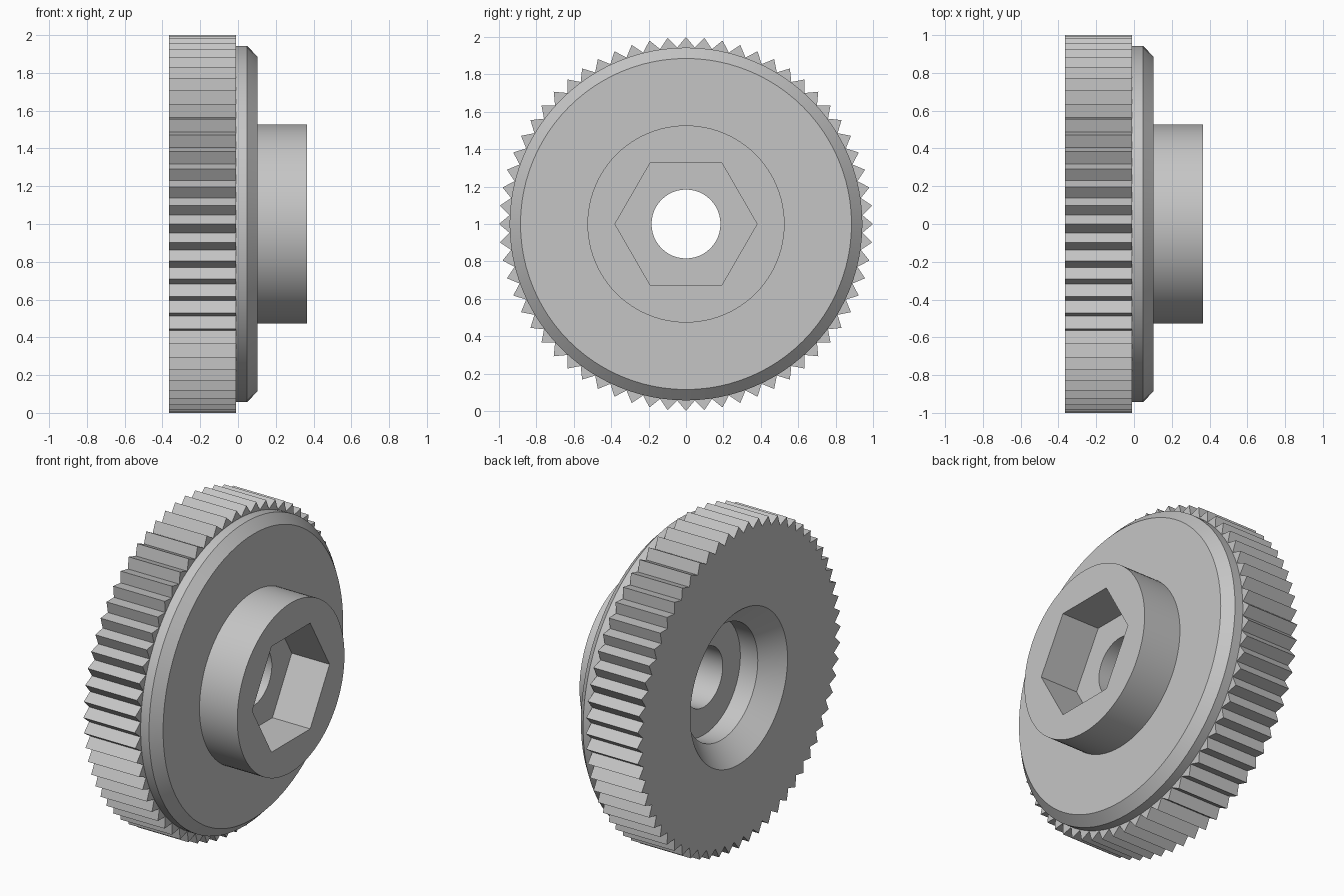
import bpy
import bmesh
import math

cube = bpy.data.objects.get("Cube")
if cube:
    bpy.data.objects.remove(cube, do_unlink=True)

# Single plain metal colour
METAL = (0.56, 0.56, 0.56, 1.0)
metal = bpy.data.materials.new("grey_metal")
metal.use_nodes = True
metal.diffuse_color = METAL
metal.node_tree.nodes["Principled BSDF"].inputs["Base Color"].default_value = METAL

AXIS_HEIGHT = 1.0
TEETH = 64
TIP, ROOT = 1.0, 0.945
BORE = 0.184
HEX_APOTHEM = 0.329


def teeth(i, angle):
    """V-shaped teeth: tips on even steps, roots on odd ones."""
    return TIP if i % 2 == 0 else ROOT


def hexagon(i, angle):
    """Radius of a hexagon with corners on the y axis."""
    sector = math.pi / 3
    return HEX_APOTHEM / math.cos(angle % sector - sector / 2)


def turned_part(name, profile, segments):
    """Sweep (x, radius) pairs round the x axis; a radius may be a function."""
    bm = bmesh.new()
    rings = []
    for x, radius in profile:
        ring = []
        for i in range(segments):
            a = math.tau * i / segments
            r = radius(i, a + 1e-9) if callable(radius) else radius
            ring.append(bm.verts.new((x, r * math.cos(a), AXIS_HEIGHT + r * math.sin(a))))
        rings.append(ring)
    for low, high in zip(rings, rings[1:]):
        for i in range(segments):
            j = (i + 1) % segments
            bm.faces.new((low[i], low[j], high[j], high[i]))
    mesh = bpy.data.meshes.new(name)
    bm.to_mesh(mesh)
    bm.free()
    mesh.materials.append(metal)
    obj = bpy.data.objects.new(name, mesh)
    bpy.context.collection.objects.link(obj)
    bpy.ops.object.select_all(action="DESELECT")
    obj.select_set(True)
    bpy.context.view_layer.objects.active = obj
    bpy.ops.object.shade_smooth_by_angle(angle=math.radians(30))
    return obj


# Toothed wheel with a countersunk recess in its back face
BACK, FRONT, RECESS_FLOOR = -0.364, -0.01, -0.124
turned_part("toothed_wheel", [
    (RECESS_FLOOR, BORE),
    (RECESS_FLOOR, 0.357),
    (-0.244, 0.357),
    (BACK, 0.478),
    (BACK, teeth),
    (FRONT, teeth),
    (FRONT, 0.93),
], TEETH * 2)

# Chamfered flange, hub, hexagonal socket and through bore
FLANGE_FACE, HUB_END = 0.104, 0.364
turned_part("flange_and_hub", [
    (FRONT, 0.943),
    (0.048, 0.943),
    (FLANGE_FACE, 0.885),
    (FLANGE_FACE, 0.527),
    (HUB_END, 0.527),
    (HUB_END, hexagon),
    (FLANGE_FACE, hexagon),
    (FLANGE_FACE, BORE),
    (RECESS_FLOOR, BORE),
], 96)
